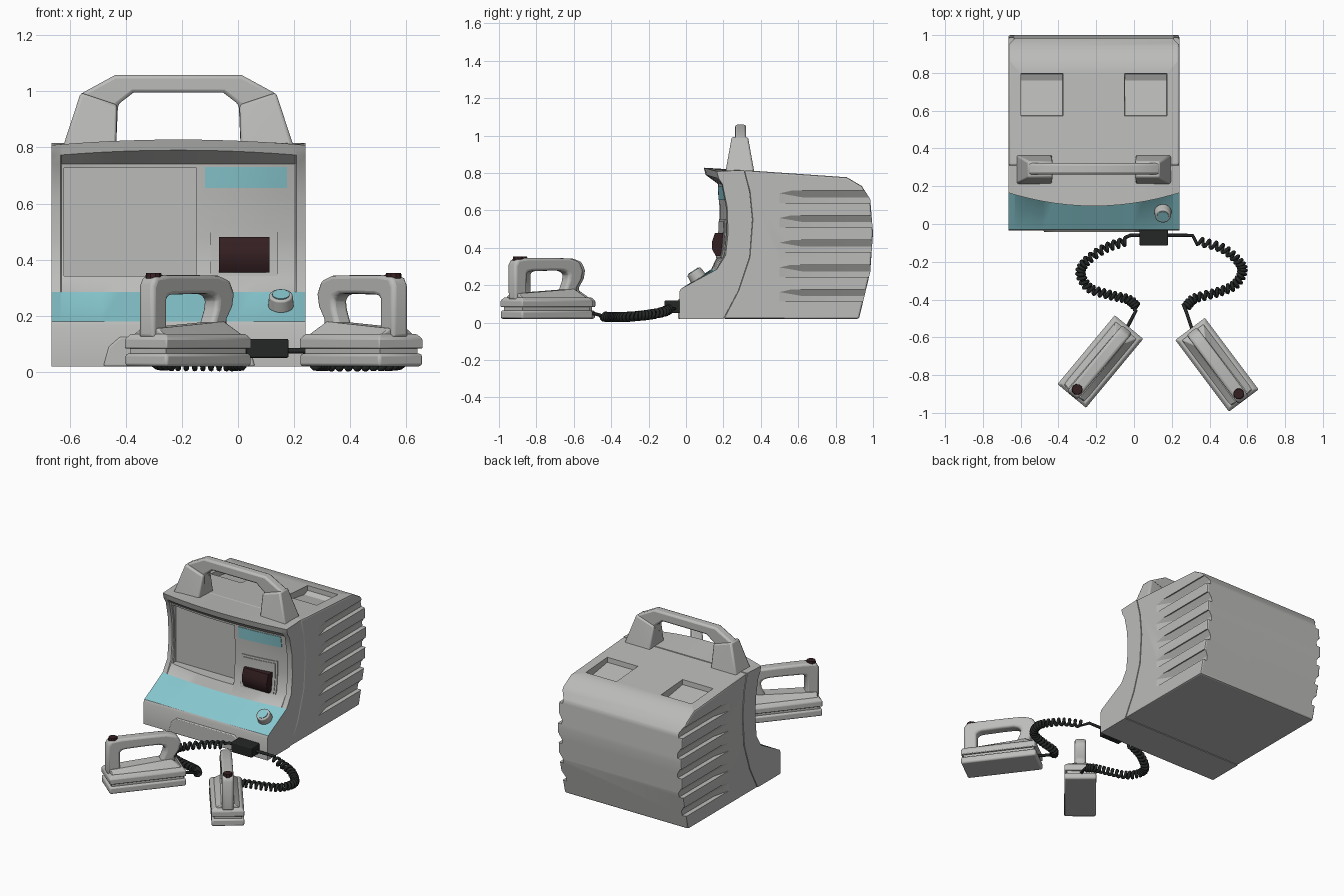
import bpy, bmesh, math
from mathutils import Vector, Matrix

if "Cube" in bpy.data.objects:
    bpy.data.objects.remove(bpy.data.objects["Cube"])

def mat(name, r, g, b):
    m = bpy.data.materials.new(name)
    m.diffuse_color = (r, g, b, 1)
    m.use_nodes = True
    m.node_tree.nodes["Principled BSDF"].inputs["Base Color"].default_value = m.diffuse_color
    return m
GRAY = mat("light gray plastic", .50, .50, .49)
TEAL = mat("pale teal", .24, .57, .62)
RED = mat("dark maroon", .035, .014, .016)
BLACK = mat("black rubber", .018, .02, .02)

CX, H = -.2125, .4525          # body centre and half width

def make(name, bm, m, bevel=0, seg=2, angle=35, M=None):
    bmesh.ops.recalc_face_normals(bm, faces=bm.faces[:])
    me = bpy.data.meshes.new(name)
    bm.to_mesh(me)
    bm.free()
    if M:
        me.transform(M)
    me.materials.append(m)
    ob = bpy.data.objects.new(name, me)
    bpy.context.collection.objects.link(ob)
    if bevel:
        b = ob.modifiers.new("Bevel", 'BEVEL')
        b.width, b.segments, b.limit_method, b.angle_limit = bevel, seg, 'ANGLE', math.radians(40)
    smooth(ob, angle)
    return ob

def smooth(ob, angle=35):
    bpy.ops.object.select_all(action='DESELECT')
    ob.select_set(True)
    bpy.context.view_layer.objects.active = ob
    bpy.ops.object.shade_smooth_by_angle(angle=math.radians(angle))

def loft(name, loops, m, **kw):
    bm = bmesh.new()
    rows = [[bm.verts.new(p) for p in l] for l in loops]
    n = len(rows[0])
    for a, b in zip(rows, rows[1:]):
        for i in range(n):
            bm.faces.new((a[i], a[(i+1) % n], b[(i+1) % n], b[i]))
    bm.faces.new(rows[0])
    bm.faces.new(rows[-1])
    return make(name, bm, m, **kw)

def hull(name, pts, m, **kw):
    bm = bmesh.new()
    for p in pts:
        bm.verts.new(p)
    bmesh.ops.convex_hull(bm, input=bm.verts[:])
    bmesh.ops.dissolve_limit(bm, angle_limit=.02, verts=bm.verts[:], edges=bm.edges[:])
    return make(name, bm, m, **kw)

def box(name, x, y, z, m, **kw):
    return hull(name, [(a, b, c) for a in x for b in y for c in z], m, **kw)

def cyl(name, r1, r2, d, m, M, n=24, **kw):
    bm = bmesh.new()
    bmesh.ops.create_cone(bm, cap_ends=True, segments=n, radius1=r1, radius2=r2, depth=d)
    return make(name, bm, m, M=M, **kw)

def cut(ob, cutters):
    for c in cutters:
        b = ob.modifiers.new("Cut", 'BOOLEAN')
        b.object, b.operation, b.solver = c, 'DIFFERENCE', 'EXACT'
    dg = bpy.context.evaluated_depsgraph_get()
    me = bpy.data.meshes.new_from_object(ob.evaluated_get(dg))
    ob.modifiers.clear()
    ob.data = me
    for c in cutters:
        bpy.data.objects.remove(c)
    smooth(ob, 30)

# ---- front shell: side profile lofted across x, bulging forward in the middle (y, z, bulge)
P = [(-.035, .02, 0), (-.035, .165, 0), (-.028, .18, 0), (.135, .285, .03), (.157, .36, .055), (.165, .48, .06),
     (.165, .62, .055), (.16, .74, .035), (.105, .79, .07), (.095, .828, .07)]
SEAM = [(.31, .815), (.34, .7), (.355, .55), (.34, .35), (.28, .17), (.2, .02)]

def section(s):
    out = []
    for i, (y, z, b) in enumerate(P):
        inset = .012 if 4 <= i <= 7 and abs(s) < .925 else 0
        out.append((CX + s*H, y + b*s*s + inset, z - (.02*s*s if i > 7 else 0)))
    return out + [(CX + s*H, y, z) for y, z in SEAM]

stations = [-1, -.93, -.92] + [k*.15 for k in range(-5, 6)] + [.92, .93, 1]
shell = loft("front_shell", [section(s) for s in stations], GRAY)
shell.data.materials.append(TEAL)
for f in shell.data.polygons:
    if f.normal.z > .3 and .18 < f.center.z < .29:
        f.material_index = 1
cut(shell, [box("screen_cutter", (-.62, -.148), (0, .237), (.342, .727), GRAY)])

def front_y(x, z):
    s = (x - CX)/H
    for a, b in zip(P[3:], P[4:8]):
        if a[1] <= z <= b[1]:
            t = (z - a[1])/(b[1] - a[1])
            return a[0] + t*(b[0]-a[0]) + (a[2] + t*(b[2]-a[2]))*s*s + .012

def patch(name, x0, x1, z0, z1, off, m):
    """Thin plate following the curved front panel."""
    loops = []
    for k in range(7):
        x = x0 + (x1-x0)*k/6
        zs = [z0 + (z1-z0)*j/4 for j in range(5)]
        loops.append([(x, front_y(x, z)-off, z) for z in zs] +
                     [(x, front_y(x, z)+.003, z) for z in zs[::-1]])
    return loft(name, loops, m)

patch("label_plate", -.118, .175, .655, .73, .004, TEAL)
patch("printer_frame", -.098, .142, .342, .555, .005, GRAY)
patch("printer_rim", -.085, .13, .346, .54, .009, GRAY)
hull("printer_door", [(x, y, z) for x in (-.068, .113)
                      for y, z in ((.25, .355), (.16, .355), (.14, .39), (.138, .43), (.155, .48), (.25, .48))], RED)

# ---- rear body with side vents and top pockets
BACK = [(.925, .02), (.985, .27), (1, .48), (.985, .66), (.94, .73), (.86, .777)]
prof = SEAM + BACK
rear = loft("rear_body", [[(CX + s*H, y, z) for y, z in prof] for s in (-1, 1)], GRAY, bevel=.01)
cutters = []
for s in (-1, 1):
    for k in range(5):
        zt, X = .705 - k*.132, CX + s*H
        pts = [(X + s*.02, y, z) for y in (.42, 1.05) for z in (zt, zt-.065)]
        pts += [(X - s*d, y, z) for y in (.62, 1.05) for d, z in ((.008, zt), (.03, zt-.035), (.03, zt-.065))]
        cutters.append(hull("vent_cutter", pts, GRAY))
    c = CX + s*.275
    cutters.append(hull("pocket_cutter", [(c+a, y, .9) for a in (-.117, .117) for y in (.565, .8)] +
                        [(c+a, y, z) for a in (-.11, .11) for y, z in ((.575, .765), (.76, .735), (.795, .75))], GRAY))
cut(rear, cutters)

# ---- raised foot panel on the front of the base
loft("base_bump", [[(x, y, z) for x, z in ((-.48, .02), (-.46, .09), (-.42, .125), (0, .125), (.04, .09), (.06, .02))]
                   for y in (-.043, -.02)], GRAY, bevel=.006)

# ---- knob on the teal slope
R = Matrix.Translation((.153, .06, .245)) @ Matrix.Rotation(math.atan2(.105, .163), 4, 'X')
cyl("knob", .046, .042, .05, GRAY, R @ Matrix.Translation((0, 0, .01)), bevel=.006)
cyl("knob_cap", .031, .031, .006, TEAL, R @ Matrix.Translation((0, 0, .036)))

# ---- carrying handle
half = [(.39, .80), (.35, .99), (.225, 1.058)]
inner = [(.16, .995), (.215, .953), (.222, .80)]
arch = [(-x, z) for x, z in half] + [(x, z) for x, z in half[::-1]] + \
       [(x, z) for x, z in inner[::-1]] + [(-x, z) for x, z in inner]
loft("carry_handle", [[(CX + x, y, z) for x, z in arch] for y in (.262, .322)], GRAY, bevel=.012)
for s, n in ((-1, "left"), (1, "right")):
    pts = [(CX + s*x, .288 + q*d, z) for q in (-1, 1)
           for x, z, d in ((.412, .80, .078), (.348, .995, .043), (.218, .952, .043), (.222, .80, .078))]
    hull("handle_foot_" + n, pts, GRAY, bevel=.01)

# ---- paddles, modelled along x and then placed
OUT = [(.235, .12), (.235, .31), (.22, .338), (.15, .345), (0, .345), (-.14, .343), (-.2, .325), (-.225, .28),
       (-.215, .235), (-.18, .185), (-.2, .12), (0, .12)]
INN = [(.155, .15), (.155, .255), (.145, .27), (.12, .275), (0, .278), (-.08, .278), (-.115, .268), (-.125, .25),
       (-.12, .22), (-.1, .175), (-.09, .15), (0, .15)]

def ring(name, outer, inn, w, m, **kw):
    bm = bmesh.new()
    L = [[bm.verts.new((x, y, z)) for x, z in pts] for pts, y in ((outer, -w), (outer, w), (inn, w), (inn, -w))]
    n = len(outer)
    for k in range(4):
        a, b = L[k], L[(k+1) % 4]
        for i in range(n):
            bm.faces.new((a[i], a[(i+1) % n], b[(i+1) % n], b[i]))
    return make(name, bm, m, **kw)

def paddle(side, x, y, dx, dy):
    M = Matrix.Translation((x, y, 0)) @ Matrix.Rotation(math.atan2(dy, dx), 4, 'Z')
    l, w = .237, .098
    box(side + "_paddle_plate", (-l, l), (-w, w), (.02, .065), GRAY, bevel=.01, M=M)
    box(side + "_paddle_neck", (-l+.014, l-.014), (-w+.014, w-.014), (.06, .09), GRAY, M=M)
    hull(side + "_paddle_base", [(a*(l-i), b*(w-i), z) for a in (-1, 1) for b in (-1, 1)
                                 for i, z in ((0, .083), (0, .118), (.015, .135))], GRAY, bevel=.005, M=M)
    hull(side + "_paddle_saddle", [(a, b, z) for b in (-1, 1) for a, b, z in
                                   ((.22, b*.075, .13), (.22, b*.04, .155), (-.22, b*.075, .13), (-.16, b*.035, .18))],
         GRAY, bevel=.006, M=M)
    ring(side + "_paddle_grip", OUT, INN, .035, GRAY, bevel=.017, seg=3, angle=50, M=M)
    cyl(side + "_paddle_button", .03, .027, .02, RED, M @ Matrix.Translation((.192, 0, .343)), n=10)

paddle("left", -.178, -.728, -.64, -.77)
paddle("right", .439, -.745, .6, -.8)

# ---- connector block and coiled cables
box("cable_connector", (.03, .18), (-.115, -.02), (.05, .118), BLACK, bevel=.006)

def spline(pts, n):
    pts = [Vector(p) for p in pts]
    q = [2*pts[0]-pts[1]] + pts + [2*pts[-1]-pts[-2]]
    out = []
    for k in range(n+1):
        u = min(k/n*(len(pts)-1), len(pts)-1.0001)
        i, t = int(u), u - int(u)
        a, b, c, d = q[i:i+4]
        out.append(.5*(2*b + (c-a)*t + (2*a-5*b+4*c-d)*t*t + (3*b-a-3*c+d)*t**3))
    return out

def cable(name, start, path, end, turns=26, r=.019, wire=.0095):
    n = turns*10
    c = spline([(x, y, z) for (x, y), z in zip(path, (.07, .055, .042, .035, .03, .029, .029, .032))], n)
    pts = [Vector(p) for p in start]
    for i in range(n+1):
        t = (c[min(i+1, n)] - c[max(i-1, 0)]).normalized()
        side = t.cross(Vector((0, 0, 1))).normalized()
        a = 2*math.pi*i/10
        pts.append(c[i] + r*(math.cos(a)*side + math.sin(a)*side.cross(t)))
    pts += [Vector(p) for p in end]
    cu = bpy.data.curves.new(name, 'CURVE')
    cu.dimensions, cu.bevel_depth, cu.bevel_resolution, cu.use_fill_caps = '3D', wire, 2, True
    sp = cu.splines.new('POLY')
    sp.points.add(len(pts)-1)
    for p, v in zip(sp.points, pts):
        p.co = (*v, 1)
    cu.materials.append(BLACK)
    bpy.context.collection.objects.link(bpy.data.objects.new(name, cu))

cable("left_cable", [(.05, -.06, .075), (-.02, -.06, .075)],
      [(-.04, -.09), (-.155, -.13), (-.255, -.2), (-.283, -.265), (-.235, -.34), (-.13, -.375), (-.03, -.4), (.015, -.44)],
      [(.01, -.46, .04), (-.03, -.535, .06), (-.045, -.56, .075)])
cable("right_cable", [(.16, -.06, .075), (.31, -.06, .075)],
      [(.34, -.09), (.47, -.13), (.555, -.2), (.573, -.255), (.53, -.325), (.43, -.365), (.32, -.395), (.275, -.44)],
      [(.275, -.46, .04), (.305, -.55, .06), (.32, -.575, .075)])
